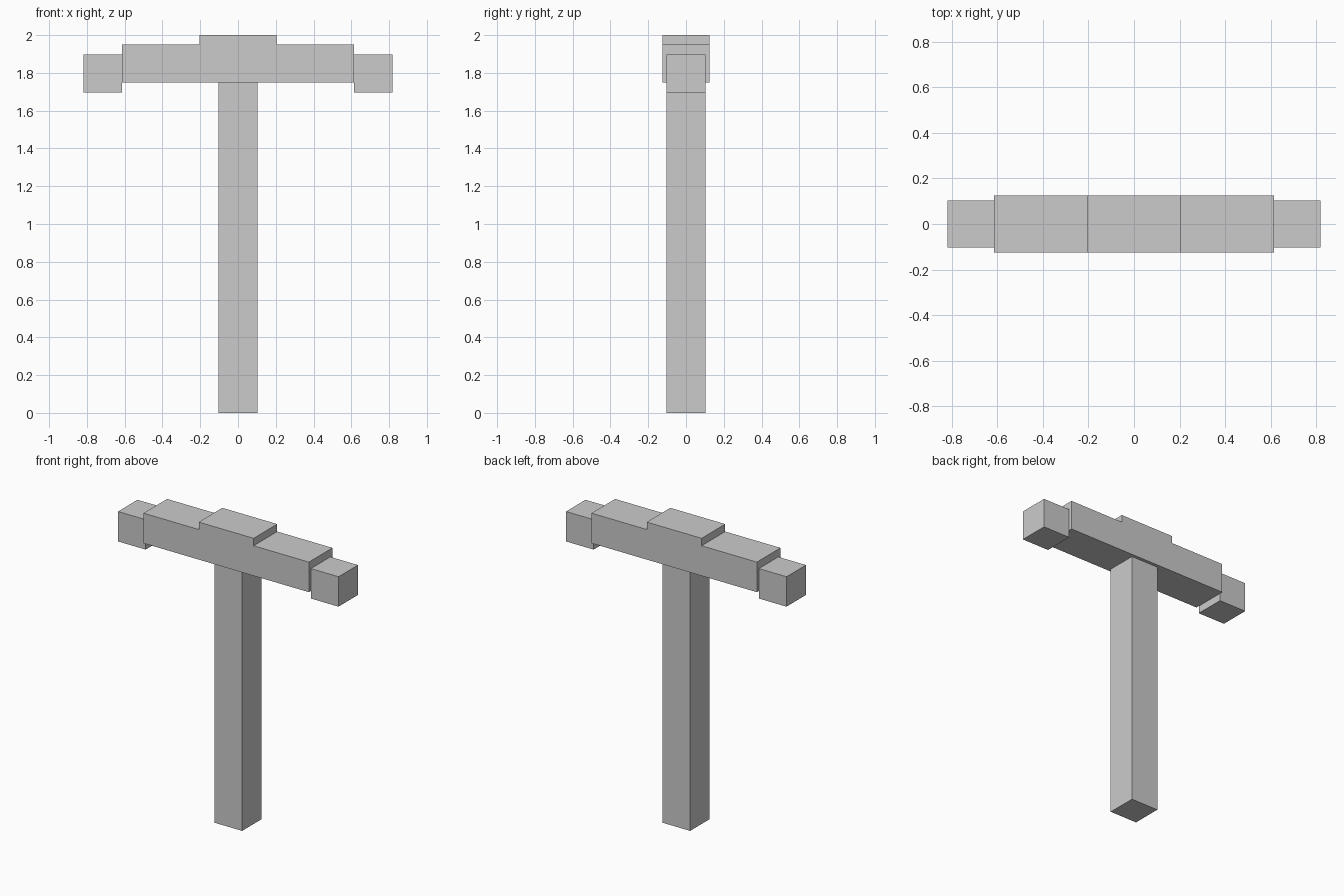
import bpy

if "Cube" in bpy.data.objects:
    bpy.data.objects.remove(bpy.data.objects["Cube"])


def box(name, x, y, z):
    """Box spanning the (low, high) ranges on each axis."""
    bpy.ops.mesh.primitive_cube_add(size=1, location=[sum(r) / 2 for r in (x, y, z)])
    ob = bpy.context.object
    ob.name = name
    ob.scale = [r[1] - r[0] for r in (x, y, z)]
    bpy.ops.object.transform_apply(location=True, rotation=False, scale=True)
    return ob


def extrude_profile(name, profile, half_depth):
    """Extrude an (x, z) outline along y."""
    n = len(profile)
    verts = [(x, y, z) for y in (-half_depth, half_depth) for x, z in profile]
    faces = [tuple(range(n)), tuple(reversed(range(n, 2 * n)))]
    faces += [(i, i + n, (i + 1) % n + n, (i + 1) % n) for i in range(n)]
    mesh = bpy.data.meshes.new(name)
    mesh.from_pydata(verts, [], faces)
    ob = bpy.data.objects.new(name, mesh)
    bpy.context.collection.objects.link(ob)
    return ob


# Square upright post
box("post", (-0.103, 0.103), (-0.103, 0.103), (0, 1.748))

# Crossbar with raised middle step, outline mirrored about x = 0
half = [(0.614, 1.748), (0.614, 1.95), (0.204, 1.95), (0.204, 2.0)]
outline = half + [(-x, z) for x, z in reversed(half)]
extrude_profile("crossbar", outline, 0.125)

# Lower block on each end of the crossbar
for side, name in ((-1, "left_end_block"), (1, "right_end_block")):
    box(name, sorted((side * 0.614, side * 0.819)), (-0.103, 0.103), (1.697, 1.898))
